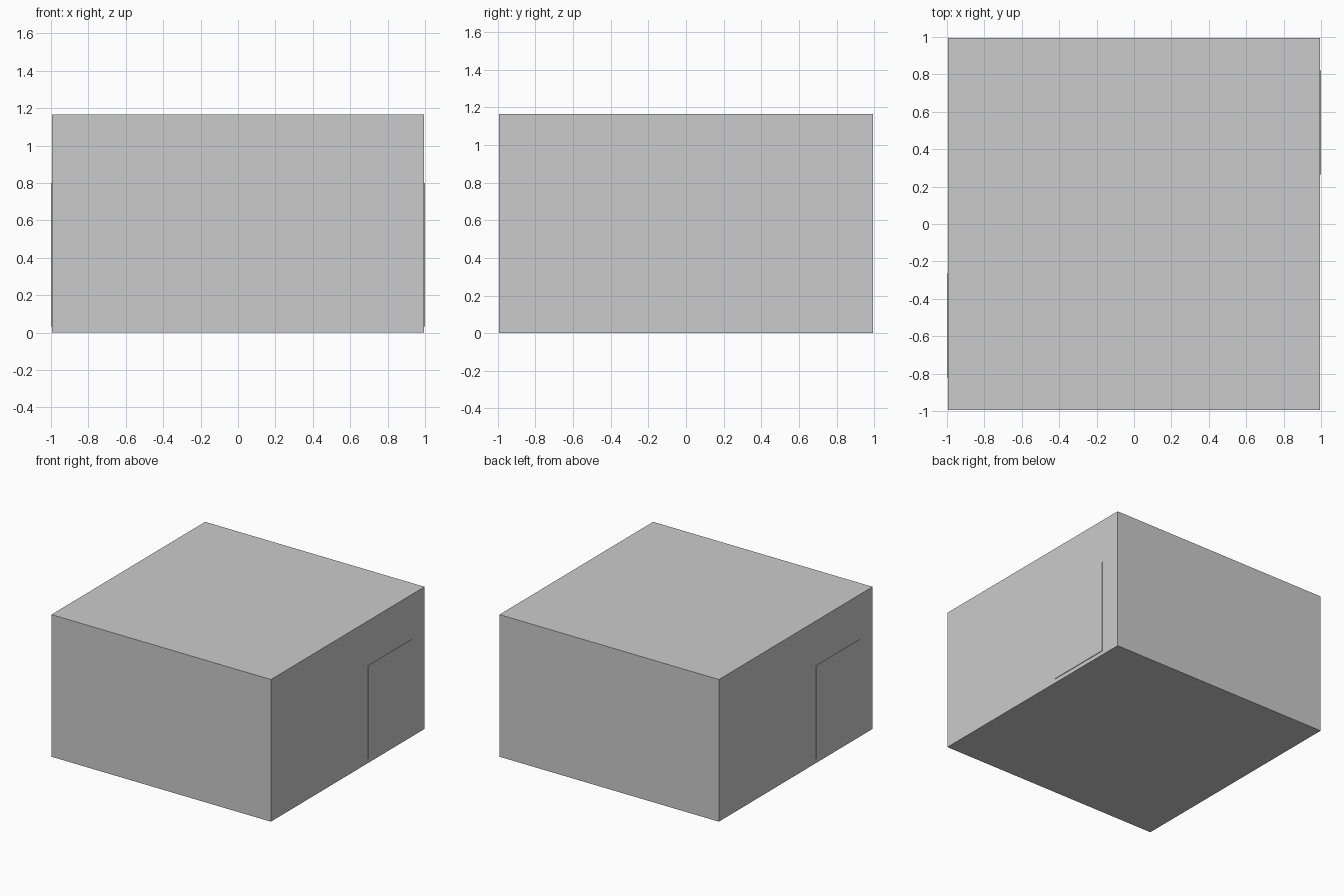
import bpy

if "Cube" in bpy.data.objects:
    bpy.data.objects.remove(bpy.data.objects["Cube"])


def box(name, lo, hi):
    """Axis-aligned box between two corners."""
    bpy.ops.mesh.primitive_cube_add(size=1)
    ob = bpy.context.object
    ob.name = name
    ob.location = [(a + b) / 2 for a, b in zip(lo, hi)]
    ob.scale = [b - a for a, b in zip(lo, hi)]
    bpy.ops.object.transform_apply(location=True, rotation=False, scale=True)
    return ob


# Main block
BODY = 0.995
box("body", (-BODY, -BODY, 0), (BODY, BODY, 1.165))

# Thin panels on opposite sides, placed with half-turn symmetry
for side, name in ((1, "right_panel"), (-1, "left_panel")):
    xs = sorted((side * (BODY - 0.003), side * 1.0))
    ys = sorted((side * 0.265, side * 0.82))
    box(name, (xs[0], ys[0], 0.033), (xs[1], ys[1], 0.80))
